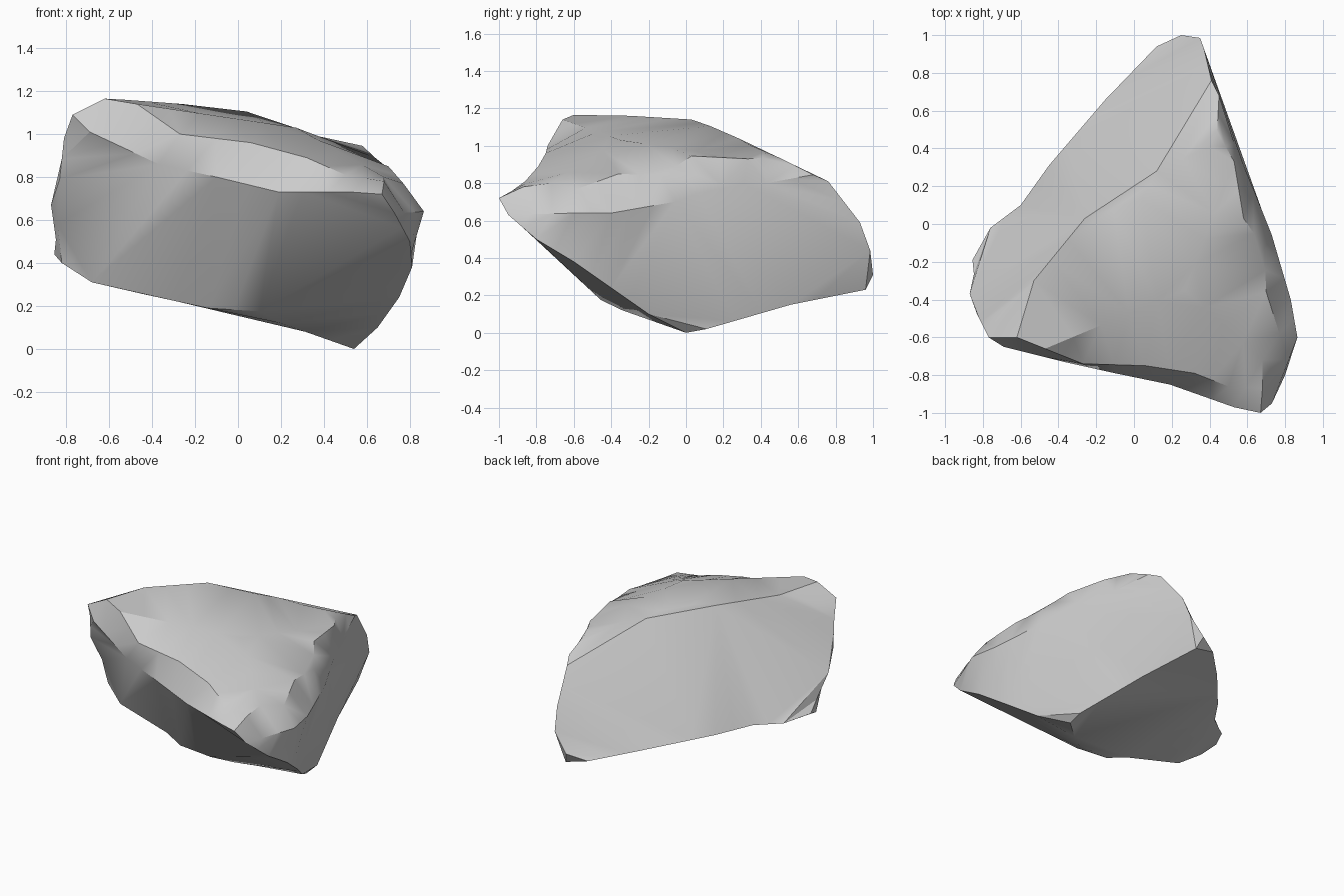
import bpy
import bmesh
import math
from mathutils import Vector

default_cube = bpy.data.objects.get("Cube")
if default_cube:
    bpy.data.objects.remove(default_cube, do_unlink=True)


def make_material(name, colour):
    material = bpy.data.materials.new(name)
    material.use_nodes = True
    material.diffuse_color = colour
    shader = material.node_tree.nodes["Principled BSDF"]
    shader.inputs["Base Color"].default_value = colour
    return material


def ridge_points(ridge, spacing):
    """Yield evenly spaced points along a ridge so that its crease survives."""
    for start, end in zip(ridge, ridge[1:]):
        start, end = Vector(start), Vector(end)
        steps = math.ceil((end - start).length / spacing)
        for step in range(steps):
            yield start.lerp(end, step / steps)
    yield Vector(ridge[-1])


def build_boulder(name, ridges, core, material):
    """Wrap a skin around a ball of ridge directions, then pull it onto the ridges.

    Wrapping on the ball keeps every ridge point, so hollows survive as well as bulges.
    """
    bm = bmesh.new()
    corners = {}
    seen = set()
    for ridge in ridges:
        for corner in ridge_points(ridge, spacing=.17):
            key = tuple(round(value, 3) for value in corner)
            if key in seen:
                continue
            seen.add(key)
            direction = corner - core
            direction.z *= 1.6
            corners[bm.verts.new(direction.normalized())] = corner
    bmesh.ops.convex_hull(bm, input=list(bm.verts))
    for vert, corner in corners.items():
        vert.co = corner
    bmesh.ops.recalc_face_normals(bm, faces=list(bm.faces))
    mesh = bpy.data.meshes.new(name)
    bm.to_mesh(mesh)
    bm.free()
    mesh.materials.append(material)
    boulder = bpy.data.objects.new(name, mesh)
    bpy.context.collection.objects.link(boulder)
    return boulder


# Corners where several ridges meet
apex = (.27, -.35, 1.03)
front_peak = (-.47, -.66, 1.14)
shoulder_top = (-.77, -.6, 1.09)
nose = (.67, -1, .72)
tail_top = (.45, .68, .845)
foot = (.54, 0, 0)
left_foot = (-.68, -.36, .31)
tail_foot = (.28, .96, .23)

# Chipped front edge: upper and lower lines of the bevel
front_upper = [shoulder_top, (-.62, -.6, 1.165), front_peak, (-.27, -.74, 1),
               (.06, -.75, .96), (.32, -.79, .89), (.5, -.86, .81), (.68, -.87, .78)]
front_lower = [shoulder_top, (-.69, -.65, 1.01), (-.37, -.73, .86), (-.1, -.79, .8),
               (.19, -.85, .73), (.53, -.97, .73), nose]

# Bevel along the +x side, running back to the tail
side_upper = [(.68, -.87, .78), (.68, -.72, .8), (.77, -.58, .77), (.7, -.36, .85),
              (.69, -.13, .84), (.58, .03, .945), (.53, .33, .93), (.44, .49, .94)]
side_lower = [nose, (.73, -.95, .63), (.865, -.6, .64), (.83, -.4, .64),
              (.73, -.06, .7), (.63, .19, .79), (.53, .43, .8), tail_top]

# Creases over the top and the back ridge
top_crease = [front_peak, apex, (.53, .33, .93)]
nose_crease = [apex, (.68, -.72, .8)]
back_ridge = [shoulder_top, (-.53, -.3, 1.16), (-.26, .03, 1.14), (.04, .13, 1.105),
              (.12, .28, 1.04), (.4, .41, .965), (.44, .49, .94), tail_top]

# Narrow tail at the back
tail_edge = [tail_top, (.41, .76, .81), (.37, .93, .59), (.35, .985, .44),
             (.25, 1, .31), tail_foot]

# Blunt shoulder at -x and the foot of the long back wall
shoulder = [shoulder_top, (-.81, -.52, .98), (-.83, -.48, .79), (-.87, -.37, .67),
            (-.84, -.34, .58), (-.855, -.19, .44)]
back_foot = [left_foot, (-.82, -.3, .4), (-.855, -.19, .44), (-.76, -.02, .41),
             (-.6, .1, .4), (-.45, .31, .37), (-.15, .66, .32), (.12, .94, .27), tail_foot]

# Undercut base
front_foot = [left_foot, (-.44, -.34, .255), (-.14, -.45, .19), (.1, -.455, .175),
              (.2, -.34, .12), foot]
side_foot = [(.73, -.95, .63), (.8, -.8, .5), (.81, -.6, .38), (.75, -.4, .24),
             (.65, -.2, .1), foot, (.55, .11, .02), (.4, .56, .15), tail_foot]

stone = make_material("grey stone", (.6, .6, .6, 1))
boulder = build_boulder(
    "boulder",
    [front_upper, front_lower, side_upper, side_lower, top_crease, nose_crease,
     back_ridge, tail_edge, shoulder, back_foot, front_foot, side_foot],
    Vector((.05, -.15, .6)), stone)

# Soft shading with crisp broken edges
bpy.ops.object.select_all(action="DESELECT")
boulder.select_set(True)
bpy.context.view_layer.objects.active = boulder
bpy.ops.object.shade_smooth_by_angle(angle=math.radians(30))
